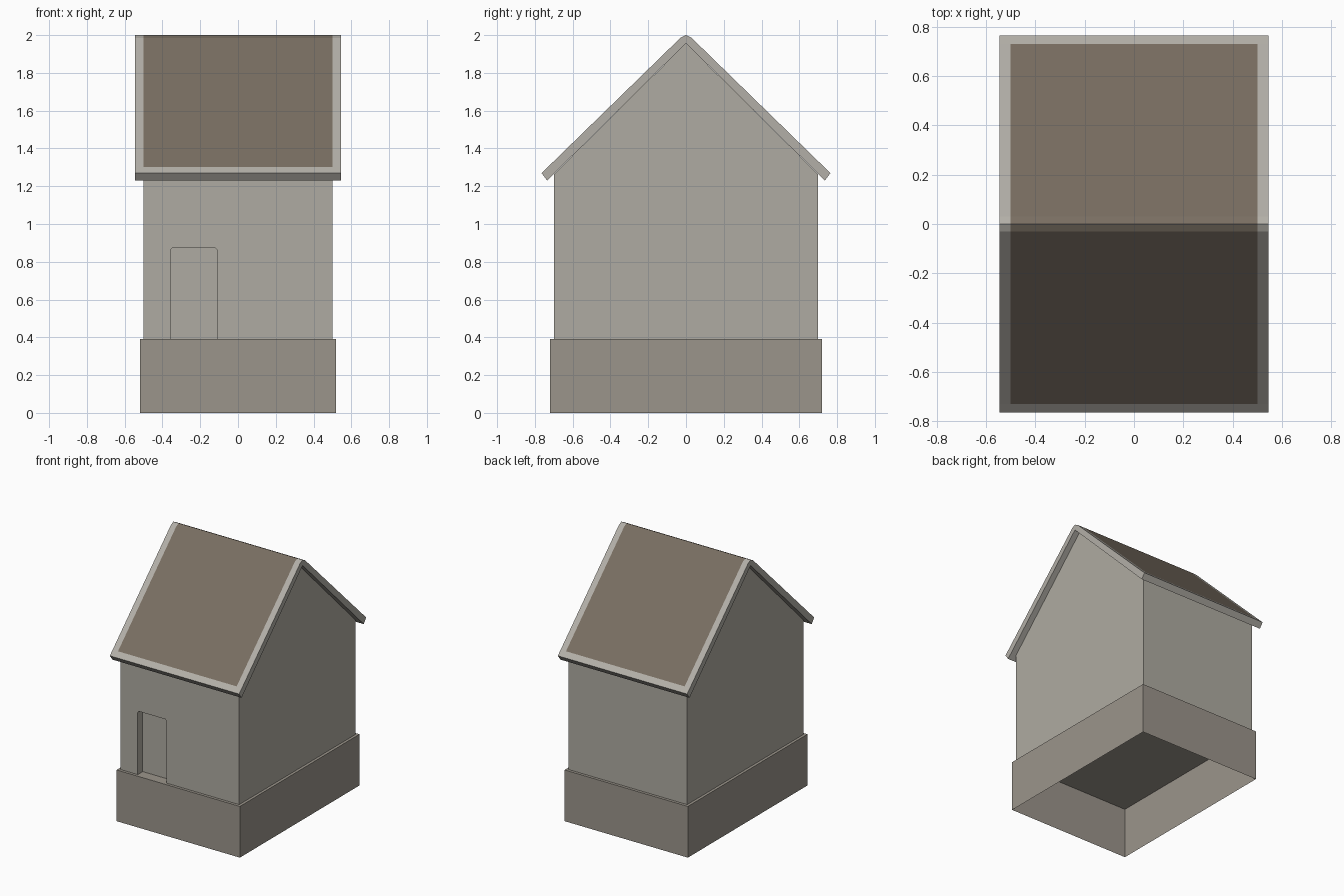
import bpy, bmesh

if "Cube" in bpy.data.objects:
    bpy.data.objects.remove(bpy.data.objects["Cube"])


def material(name, rgb):
    m = bpy.data.materials.new(name)
    m.diffuse_color = (*rgb, 1)
    m.use_nodes = True
    m.node_tree.nodes["Principled BSDF"].inputs["Base Color"].default_value = m.diffuse_color
    return m


def finish(name, bm, *mats):
    bmesh.ops.recalc_face_normals(bm, faces=bm.faces)
    me = bpy.data.meshes.new(name)
    bm.to_mesh(me)
    bm.free()
    for m in mats:
        me.materials.append(m)
    ob = bpy.data.objects.new(name, me)
    bpy.context.collection.objects.link(ob)
    return ob


def extrude_profile(profile, stations, axis='X'):
    """Closed profile swept through stations along x (profile y,z) or y (profile x,z)."""
    bm = bmesh.new()
    rings = [[bm.verts.new((s, a, z) if axis == 'X' else (a, s, z)) for a, z in profile]
             for s in stations]
    n = len(profile)
    for r0, r1 in zip(rings, rings[1:]):
        for i in range(n):
            j = (i + 1) % n
            bm.faces.new((r0[i], r0[j], r1[j], r1[i]))
    bm.faces.new(rings[0])
    bm.faces.new(rings[-1])
    return bm


stone = material("wall_stone", (0.43, 0.41, 0.36))
plinth = material("plinth_stone", (0.33, 0.30, 0.26))
trim = material("roof_trim", (0.45, 0.43, 0.39))
shingle = material("roof_panel", (0.19, 0.155, 0.12))

# Plinth: box with an open underside
bm = extrude_profile([(-0.72, 0), (0.72, 0), (0.72, 0.39), (-0.72, 0.39)], (-0.52, 0.52))
bm.faces.ensure_lookup_table()
bottom = [f for f in bm.faces if all(v.co.z < 0.01 for v in f.verts)]
base = finish("base", bm, plinth)
bm = bmesh.new()
bm.from_mesh(base.data)
bmesh.ops.delete(bm, geom=[f for f in bm.faces if all(v.co.z < 0.01 for v in f.verts)],
                 context='FACES_ONLY')
bm.to_mesh(base.data)
bm.free()

# Walls with gables
gable = [(-0.7, 0.391), (0.7, 0.391), (0.7, 1.262), (0, 1.957), (-0.7, 1.262)]
walls = finish("walls", extrude_profile(gable, (-0.5, 0.5)), stone)

# Door recess in the front wall, with clipped top corners
opening = [(-0.355, 0.35), (-0.112, 0.35), (-0.112, 0.865), (-0.122, 0.875),
           (-0.345, 0.875), (-0.355, 0.865)]
cutter = finish("door_cutter", extrude_profile(opening, (-0.8, -0.64), 'Y'), stone)
cutter.hide_render = True
cutter.hide_viewport = True
mod = walls.modifiers.new("door_recess", 'BOOLEAN')
mod.operation = 'DIFFERENCE'
mod.solver = 'EXACT'
mod.object = cutter

# Roof: mirrored slab profile; inner part of each slope is the dark panel
half = [(0.735, 1.23), (0.765, 1.27), (0.73, 1.303), (0.03, 1.985)]
roof_profile = ([(0, 1.957)] + half + [(0, 2.0)] +
                [(-y, z) for y, z in reversed(half)])
bm = extrude_profile(roof_profile, (-0.545, -0.5, 0.5, 0.545))
bmesh.ops.recalc_face_normals(bm, faces=bm.faces)
for f in bm.faces:
    c = f.calc_center_median()
    if abs(c.x) < 0.4 and f.normal.z > 0.3 and abs(c.y) < 0.7:
        f.material_index = 1
finish("roof", bm, trim, shingle)
